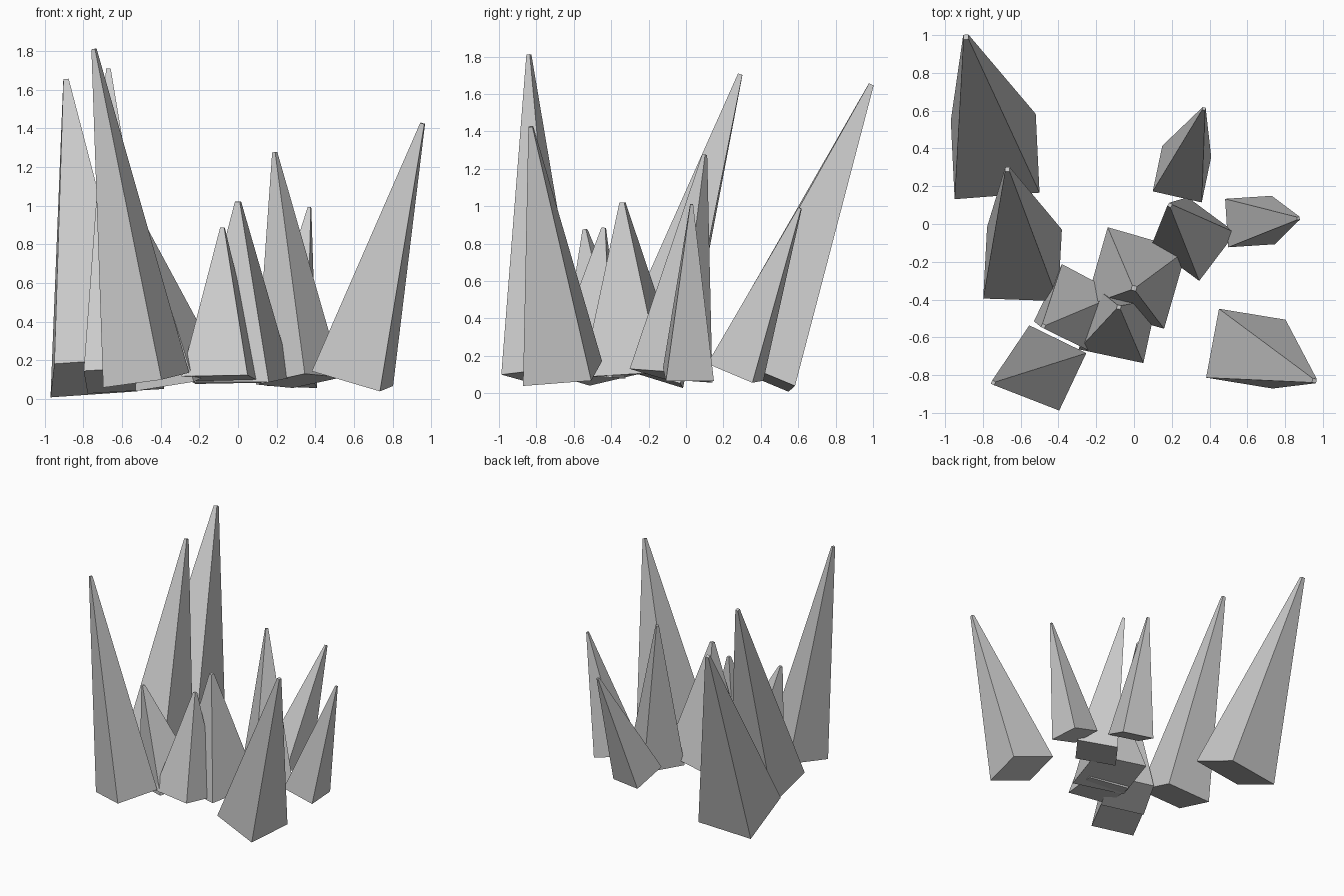
import bpy, bmesh
from math import radians, cos, sin
from mathutils import Vector

if "Cube" in bpy.data.objects:
    bpy.data.objects.remove(bpy.data.objects["Cube"])

# Single stone colour
GREY = (0.6, 0.6, 0.6, 1)
stone = bpy.data.materials.new("grey_stone")
stone.use_nodes = True
stone.diffuse_color = GREY
stone.node_tree.nodes["Principled BSDF"].inputs["Base Color"].default_value = GREY


def spike(name, base, tip, width, turn):
    """Leaning square spike with a tiny flat tip; turn is the base edge heading."""
    base, tip = Vector(base), Vector(tip)
    axis = (tip - base).normalized()
    c, s = cos(radians(turn)), sin(radians(turn))
    u = Vector((c, s, -(c * axis.x + s * axis.y) / axis.z)).normalized()
    v = axis.cross(u)
    bm = bmesh.new()
    rings = []
    for centre, half in ((base, width / 2), (tip, width * 0.03)):
        rings.append([bm.verts.new(centre + (u * i + v * j) * half)
                      for i, j in ((-1, -1), (1, -1), (1, 1), (-1, 1))])
    low, high = rings
    bm.faces.new(low[::-1])
    bm.faces.new(high)
    for k in range(4):
        n = (k + 1) % 4
        bm.faces.new((low[k], low[n], high[n], high[k]))
    mesh = bpy.data.meshes.new(name)
    bm.to_mesh(mesh)
    bm.free()
    mesh.materials.append(stone)
    bpy.context.collection.objects.link(bpy.data.objects.new(name, mesh))


# Tall outer spikes
spike("back_right_spike", (-0.735, 0.357, 0.11), (-0.89, 0.99, 1.65), 0.452, 4.4)
spike("right_spike", (-0.59, -0.212, 0.098), (-0.67, 0.29, 1.705), 0.397, -2)
spike("front_right_spike", (-0.475, -0.762, 0.097), (-0.745, -0.84, 1.81), 0.338, -26)
spike("front_left_spike", (0.592, -0.66, 0.105), (0.955, -0.83, 1.425), 0.372, -9.3)

# Medium spikes on the left and back
spike("centre_left_spike", (0.315, -0.08, 0.093), (0.19, 0.10, 1.275), 0.32, -36.5)
spike("back_left_spike", (0.254, 0.264, 0.112), (0.37, 0.61, 0.99), 0.266, -12.8)
spike("left_spike", (0.614, 0.013, 0.10), (0.87, 0.03, 1.01), 0.257, 3.7)

# Short spikes clustered in the middle
spike("centre_spike", (0.01, -0.286, 0.10), (0.0, -0.34, 1.02), 0.435, -16)
spike("front_centre_spike", (-0.085, -0.53, 0.10), (-0.08, -0.44, 0.885), 0.35, -12)
spike("inner_right_spike", (-0.305, -0.444, 0.10), (-0.48, -0.54, 0.875), 0.345, -28)
